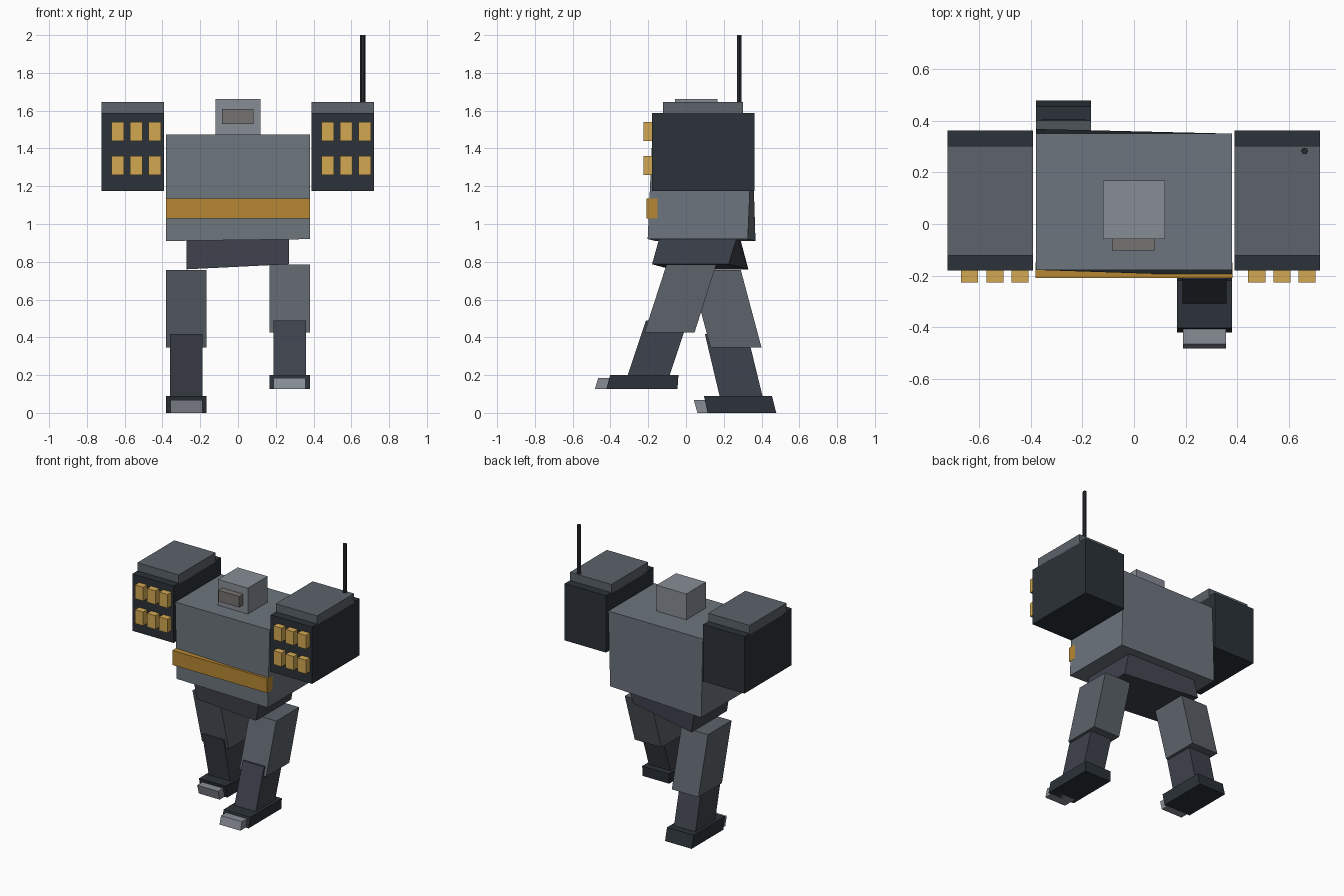
import bpy, bmesh, math

if "Cube" in bpy.data.objects:
    bpy.data.objects.remove(bpy.data.objects["Cube"])


def material(name, hexa):
    lin = [(int(hexa[i:i + 2], 16) / 255) ** 2.2 for i in (0, 2, 4)]
    m = bpy.data.materials.new(name)
    m.diffuse_color = (*lin, 1)
    m.use_nodes = True
    m.node_tree.nodes["Principled BSDF"].inputs["Base Color"].default_value = m.diffuse_color
    return m


HULL = material("hull_grey", "6c747c")
LIGHT = material("light_grey", "868c94")
LIMB = material("limb_grey", "5c636a")
JOINT = material("joint_grey", "40444d")
DARK = material("dark_grey", "2f353b")
BLACK = material("antenna_black", "2b2f33")
VISOR = material("visor", "757370")
STRIPE = material("amber", "b58635")
TUBE = material("light_amber", "d3a753")


def finish(name, bm, mat):
    bmesh.ops.recalc_face_normals(bm, faces=bm.faces)
    me = bpy.data.meshes.new(name)
    bm.to_mesh(me)
    bm.free()
    me.materials.append(mat)
    ob = bpy.data.objects.new(name, me)
    bpy.context.collection.objects.link(ob)
    return ob


def loft(name, x0, x1, left, right, mat):
    """Solid between two (y, z) side profiles at x0 and x1."""
    bm = bmesh.new()
    a = [bm.verts.new((x0, y, z)) for y, z in left]
    b = [bm.verts.new((x1, y, z)) for y, z in right]
    n = len(a)
    bm.faces.new(a)
    bm.faces.new(b)
    for i in range(n):
        j = (i + 1) % n
        bm.faces.new((a[i], a[j], b[j], b[i]))
    return finish(name, bm, mat)


def quad(z0, bottom, z1, top):
    return [(bottom[0], z0), (bottom[1], z0), (top[1], z1), (top[0], z1)]


def slanted(name, x, z, bottom, top, mat):
    p = quad(z[0], bottom, z[1], top)
    return loft(name, x[0], x[1], p, p, mat)


def box(name, x, y, z, mat):
    return slanted(name, x, z, y, y, mat)


# Torso, its lower edge turned slightly with the hips
loft("torso", -0.38, 0.38,
     quad(0.91, (-0.16, 0.368), 1.475, (-0.178, 0.35)),
     quad(0.92, (-0.203, 0.327), 1.475, (-0.178, 0.35)), HULL)
box("chest_stripe", (-0.381, 0.381), (-0.21, -0.15), (1.03, 1.135), STRIPE)

# Pelvis, twisted by the stride
loft("pelvis", -0.273, 0.27,
     quad(0.76, (-0.08, 0.33), 0.93, (-0.125, 0.285)),
     quad(0.787, (-0.18, 0.225), 0.93, (-0.14, 0.27)), JOINT)

# Head and visor
box("head", (-0.12, 0.12), (-0.058, 0.168), (1.46, 1.663), LIGHT)
box("visor", (-0.085, 0.082), (-0.103, -0.04), (1.53, 1.61), VISOR)

# Shoulder pods with caps and a 3 x 2 grid of tubes
for side, cx in (("left", -0.557), ("right", 0.555)):
    x = (cx - 0.166, cx + 0.166)
    box(side + "_pod", x, (-0.18, 0.362), (1.175, 1.588), DARK)
    box(side + "_pod_cap", x, (-0.122, 0.302), (1.58, 1.647), LIMB)
    for row, z in enumerate((1.31, 1.49)):
        for col in range(3):
            tx = cx + 0.018 + (col - 1) * 0.0975
            box(f"{side}_tube_{row}_{col}", (tx - 0.033, tx + 0.033),
                (-0.226, -0.16), (z - 0.05, z + 0.05), TUBE)

# Antenna
bm = bmesh.new()
bmesh.ops.create_cone(bm, cap_ends=True, segments=6, radius1=0.014,
                      radius2=0.014, depth=0.4)
antenna = finish("antenna", bm, BLACK)
antenna.location = (0.661, 0.283, 1.8)
antenna.rotation_euler.z = math.pi / 2

# Legs: (z range, bottom y range, top y range) per part
legs = {
    "rear": (-1, {
        "thigh": ((0.345, 0.757), (0.13, 0.40), (0.02, 0.29)),
        "shin": ((0.08, 0.417), (0.18, 0.407), (0.10, 0.325)),
        "foot": ((0.0, 0.09), (0.115, 0.478), (0.095, 0.455)),
        "toe": ((0.0, 0.067), (0.06, 0.15), (0.042, 0.13))}),
    "front": (1, {
        "thigh": ((0.425, 0.785), (-0.22, 0.045), (-0.103, 0.16)),
        "shin": ((0.19, 0.488), (-0.312, -0.09), (-0.213, 0.01)),
        "foot": ((0.127, 0.2), (-0.421, -0.045), (-0.402, -0.04)),
        "toe": ((0.127, 0.185), (-0.482, -0.38), (-0.465, -0.36))}),
}
style = {"thigh": (0.107, LIMB), "shin": (0.086, JOINT),
         "foot": (0.107, DARK), "toe": (0.084, LIGHT)}
for leg, (s, parts) in legs.items():
    for part, (z, bottom, top) in parts.items():
        w, mat = style[part]
        cx = s * 0.273
        slanted(f"{leg}_{part}", (cx - w, cx + w), z, bottom, top, mat)
